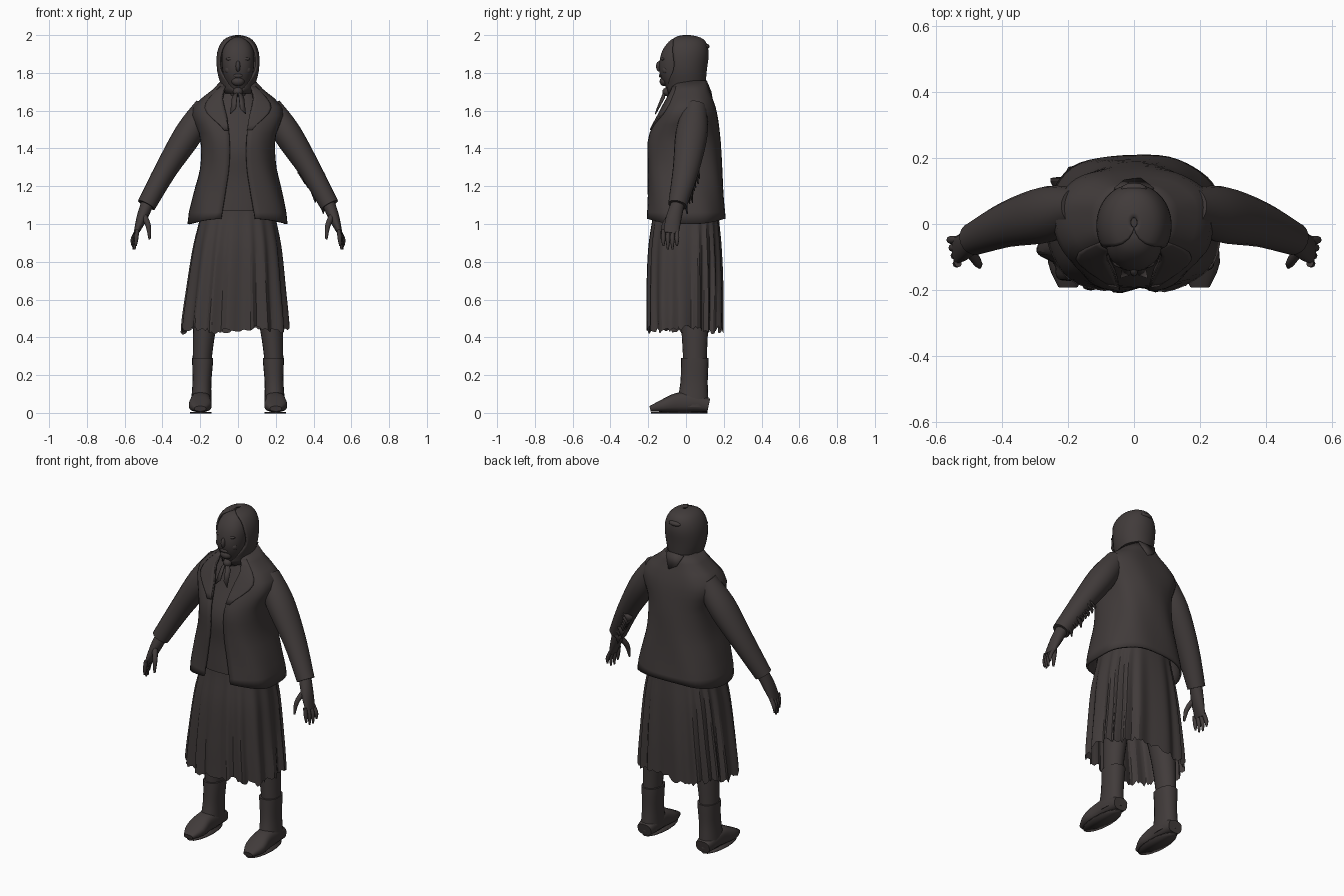
import bpy, bmesh, math, random
from math import sin, cos, pi, copysign
from mathutils import Vector

random.seed(4)
if "Cube" in bpy.data.objects:
    bpy.data.objects.remove(bpy.data.objects["Cube"])

cloth = bpy.data.materials.new("dark brown grey")
cloth.use_nodes = True
tone = (0.053, 0.044, 0.043, 1)
cloth.diffuse_color = tone
shader = cloth.node_tree.nodes["Principled BSDF"]
shader.inputs["Base Color"].default_value = tone
shader.inputs["Roughness"].default_value = 0.9


def finish(name, mesh_data, angle=50, thick=0):
    bmesh.ops.recalc_face_normals(mesh_data, faces=mesh_data.faces)
    mesh = bpy.data.meshes.new(name)
    mesh_data.to_mesh(mesh)
    mesh_data.free()
    mesh.materials.append(cloth)
    part = bpy.data.objects.new(name, mesh)
    bpy.context.collection.objects.link(part)
    if thick:
        solid = part.modifiers.new("thickness", "SOLIDIFY")
        solid.thickness = thick
    bpy.ops.object.select_all(action="DESELECT")
    bpy.context.view_layer.objects.active = part
    part.select_set(True)
    bpy.ops.object.shade_smooth_by_angle(angle=math.radians(angle))


def spline(values, h):
    """Smooth value at h (zero to one) through evenly spaced numbers or vectors."""
    last = len(values) - 1
    k = min(int(h * last), last - 1)
    u = h * last - k
    a, b = values[k], values[k + 1]
    before, after = values[max(k - 1, 0)], values[min(k + 2, last)]
    slope_a, slope_b = (b - before) / 2, (after - a) / 2
    ease = u * u * (3 - 2 * u)
    return (a * (1 - ease) + b * ease + slope_a * (u * (1 - u) ** 2)
            - slope_b * (u * u * (1 - u)))


def bend(v, power):
    """Square off a sine or cosine; a power of two keeps an ellipse."""
    return copysign(abs(v) ** (2 / power), v)


def skin(name, rings, closed=True, capped=True, **look):
    """Bridge rows of points into one surface."""
    data = bmesh.new()
    rows = [[data.verts.new(p) for p in ring] for ring in rings]
    count = len(rows[0])
    for low, high in zip(rows, rows[1:]):
        for i in range(count if closed else count - 1):
            j = (i + 1) % count
            data.faces.new((low[i], low[j], high[j], high[i]))
    if closed and capped:
        data.faces.new(rows[0])
        data.faces.new(rows[-1])
    finish(name, data, **look)


def stack(name, bottom, top, width, front, back, middle=(0, 0), gap=None, end=None,
          part=(0, 1), grow=1, power=2.3, sides=32, steps=16, dome=False,
          shape=None, capped=True, **look):
    """Level oval rings from bottom to top; a gap leaves the front open."""
    rings = []
    for k in range(steps + 1):
        f = k / steps
        h = part[0] + (part[1] - part[0]) * f
        z = bottom + (top - bottom) * (sin(h * pi / 2) if dome else h)
        w, near, far = (spline(v, h) for v in (width, front, back))
        start = spline(gap, f) if gap else 0
        stop = spline(end, f) if end else 2 * pi - start
        ring = []
        for i in range(sides):
            t = start + (stop - start) * i / (sides - 1 if gap else sides)
            scale, lift = shape(t, f) if shape else (1, 0)
            scale *= grow
            ring.append((spline(middle, h) + scale * w * bend(sin(t), power),
                         (far - near) / 2 - scale * (far + near) / 2 * bend(cos(t), power),
                         z + lift))
        rings.append(ring)
    skin(name, rings, not gap, capped, **look)


def tube(name, path, across, along, ref=(0, 1, 0), sides=14, steps=12, power=2, **look):
    """Oval tube on a smooth path, its radii given across and along ref."""
    path = [Vector(p) for p in path]
    spots = [spline(path, k / steps) for k in range(steps + 1)]
    turns = [2 * pi * i / sides for i in range(sides)]
    rings = []
    for k, spot in enumerate(spots):
        run = spots[min(k + 1, steps)] - spots[max(k - 1, 0)]
        side = run.cross(Vector(ref)).normalized()
        up = side.cross(run).normalized()
        a, b = spline(across, k / steps), spline(along, k / steps)
        rings.append([spot + side * a * bend(cos(t), power) + up * b * bend(sin(t), power)
                      for t in turns])
    skin(name, rings, **look)


def plate(name, points, thick=0.006):
    data = bmesh.new()
    data.faces.new([data.verts.new(p) for p in points])
    finish(name, data, thick=thick)


def blob(name, place, size):
    data = bmesh.new()
    bmesh.ops.create_uvsphere(data, u_segments=12, v_segments=8, radius=1)
    bmesh.ops.scale(data, vec=size, verts=data.verts)
    bmesh.ops.translate(data, vec=place, verts=data.verts)
    finish(name, data)


# Pleated skirt with a ragged hem
def pleats(t, f):
    depth = 0.1 * (1 - f) ** 0.6
    ragged = random.uniform(-0.015, 0.015) + 0.01 * sin(5 * t) if f == 0 else 0
    return 1 - depth * (0.5 + 0.5 * sin(17 * t + 2 * sin(3 * t))), ragged


stack("skirt", 0.44, 1.1, [0.29, 0.265, 0.235, 0.19], [0.21, 0.21, 0.2, 0.17],
      [0.2, 0.2, 0.19, 0.17], middle=(-0.015, 0), power=2.6, sides=128,
      shape=pleats, capped=False, angle=25)

# Sweater, and the open vest over it
stack("sweater", 1.07, 1.74, [0.19, 0.18, 0.18, 0.17, 0.07], [0.19, 0.185, 0.19, 0.12, 0.06],
      [0.17, 0.16, 0.16, 0.13, 0.08], power=2.5)


def folds(t, f):
    hem = 0.015 * cos(2 * t) if f == 0 else 0
    return 1 + 0.01 * sin(7 * t + 9 * f), hem


vest = dict(bottom=1.015, top=1.76, width=[0.265, 0.235, 0.2, 0.2, 0.24, 0.09],
            front=[0.21, 0.205, 0.205, 0.2, 0.13, 0.07],
            back=[0.21, 0.2, 0.19, 0.18, 0.16, 0.11], power=2.6, thick=0.012)
stack("vest", gap=[0.25, 0.2, 0.15, 0.15, 0.2, 0.6], sides=48, shape=folds, **vest)

# Face, headscarf and its knot
stack("face", 1.68, 1.99, [0.05, 0.08, 0.085, 0.06, 0.02], [0.09, 0.14, 0.132, 0.09, 0.04],
      [0.05, 0.05], dome=True)
stack("headscarf", 1.69, 2, [0.08, 0.11, 0.11, 0.075, 0.01], [0.1, 0.12, 0.125, 0.09, 0.01],
      [0.1, 0.11, 0.12, 0.095, 0.02], gap=[0.1, 1, 1, 0.75, 0], dome=True,
      sides=36, power=2.1, thick=0.01)
blob("nose", (0, -0.137, 1.835), (0.013, 0.022, 0.03))
blob("mouth", (0, -0.136, 1.785), (0.026, 0.007, 0.01))
blob("chin", (0, -0.115, 1.755), (0.035, 0.025, 0.025))
blob("scarf_knot", (0, -0.1, 1.7), (0.026, 0.025, 0.024))
blob("scarf_gather", (0, 0.105, 1.94), (0.04, 0.02, 0.015))
plate("scarf_back_tip", [(-0.06, 0.11, 1.76), (0.06, 0.11, 1.76), (0.02, 0.14, 1.67), (-0.03, 0.135, 1.7)])

for s, side in ((1, "left"), (-1, "right")):
    blob(side + "_brow", (s * 0.036, -0.118, 1.873), (0.028, 0.015, 0.01))
    blob(side + "_cheek", (s * 0.042, -0.108, 1.815), (0.028, 0.02, 0.024))
    plate(side + "_scarf_tail", [(0, -0.11, 1.71), (s * 0.03, -0.11, 1.67),
                                 (s * 0.04, -0.16, 1.58), (s * 0.01, -0.15, 1.61)])

    # Collar lapel follows the vest
    facing = dict(vest, width=[s * w for w in vest["width"]], sides=8, steps=8)
    stack(side + "_lapel", gap=[0.15, 0.2, 0.5], end=[0.25, 0.7, 0.85],
          part=(0.65, 0.96), grow=1.04, **facing)

    # Sleeve, palm, fingers and thumb
    tube(side + "_sleeve", [(s * 0.17, 0.05, 1.62), (s * 0.26, 0.03, 1.48), (s * 0.38, 0, 1.29),
                            (s * 0.485, -0.045, 1.1)],
         [0.06, 0.075, 0.06, 0.05], [0.06, 0.085, 0.07, 0.05], sides=20)
    tube(side + "_palm", [(s * 0.475, -0.04, 1.12), (s * 0.51, -0.065, 1.03), (s * 0.54, -0.08, 0.95)],
         [0.035, 0.028, 0.013], [0.035, 0.042, 0.042])
    for i in range(4):
        y = -0.12 + 0.024 * i
        tip = 0.862 + 0.01 * (i - 1.5) ** 2
        lean = s * 0.006 * (i - 1.5)
        tube(f"{side}_finger_{i + 1}", [(s * 0.533, y, 0.97), (s * 0.548 + lean, y, 0.92),
                                        (s * 0.55 + lean, y, tip)],
             [0.011, 0.011, 0.005], [0.011, 0.012, 0.005], sides=8)
    tube(side + "_thumb", [(s * 0.5, -0.08, 1.05), (s * 0.475, -0.115, 0.99), (s * 0.468, -0.13, 0.92)],
         [0.016, 0.014, 0.006], [0.016, 0.014, 0.006], sides=8)

    # Leg, boot shaft with cuff, foot and sole
    stack(side + "_leg", 0.27, 0.9, [0.05, 0.07, 0.08], [0.015, 0.04, 0.1], [0.11, 0.12, 0.1],
          middle=(s * 0.19, s * 0.16, s * 0.1), power=2, sides=20)
    stack(side + "_boot_shaft", 0.03, 0.29, [0.055, 0.05, 0.056], [0.05, 0.03, 0.026],
          [0.12, 0.115, 0.12], middle=(s * 0.195, s * 0.187), sides=20)
    tube(side + "_boot_foot", [(s * 0.195, 0.12, 0.04), (s * 0.195, 0.04, 0.055), (s * 0.198, -0.04, 0.055),
                               (s * 0.2, -0.12, 0.038), (s * 0.2, -0.19, 0.022)],
         [0.045, 0.055, 0.054, 0.06, 0.03], [0.035, 0.05, 0.052, 0.034, 0.014],
         ref=(0, 0, 1), sides=20, power=2.7)
    outline = [(0.058 * cos(t), -0.035 + 0.15 * sin(t)) for t in [pi * k / 8 for k in range(16)]]
    plate(side + "_boot_sole", [(s * 0.197 + x, y, 0.004) for x, y in outline])

# Torn cloth along the left sleeve
for k in range(9):
    f = k / 8
    hold = Vector((0.36 + 0.11 * f, 0.04 - 0.06 * f, 1.27 - 0.15 * f))
    drop = random.uniform(0.03, 0.07)
    plate(f"sleeve_tatter_{k + 1}", [hold + Vector(p) for p in (
        (-0.045, 0.01, 0), (0.02, 0.025, 0.02), (-0.02, 0.03, -drop))])
